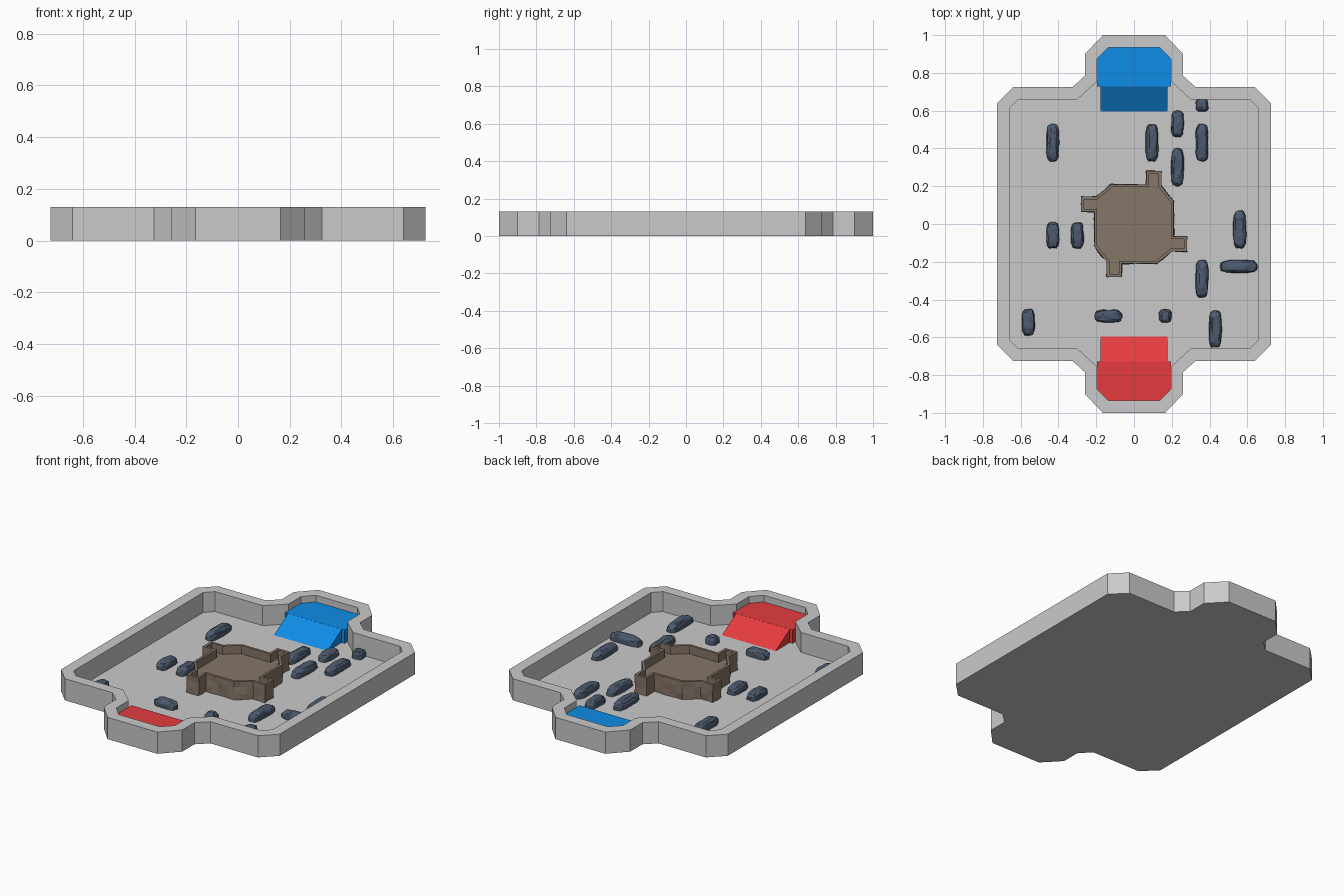
import bpy, bmesh, math, random
from mathutils import Vector

if "Cube" in bpy.data.objects:
    bpy.data.objects.remove(bpy.data.objects["Cube"])

random.seed(4)
FLOOR = 0.01


def material(name, rgb):
    m = bpy.data.materials.new(name)
    lin = [(c / 255 / 12.92) if c < 11 else ((c / 255 + 0.055) / 1.055) ** 2.4 for c in rgb]
    m.diffuse_color = (*lin, 1)
    m.use_nodes = True
    m.node_tree.nodes["Principled BSDF"].inputs["Base Color"].default_value = m.diffuse_color
    return m


GREY = material("light_grey", (202, 202, 202))
BLUE = material("blue", (16, 141, 232))
RED = material("red", (230, 60, 62))
ROCK = material("slate_blue", (76, 90, 110))
BROWN = material("brown", (134, 118, 104))


def finish(bm, name, mat):
    bmesh.ops.recalc_face_normals(bm, faces=bm.faces[:])
    me = bpy.data.meshes.new(name)
    bm.to_mesh(me)
    bm.free()
    me.materials.append(mat)
    ob = bpy.data.objects.new(name, me)
    bpy.context.collection.objects.link(ob)
    return ob


def loft(bm, rings):
    """Skin closed rings of points, capping both ends; returns the top cap."""
    vs = [[bm.verts.new(p) for p in r] for r in rings]
    n = len(vs[0])
    for a, b in zip(vs, vs[1:]):
        for i in range(n):
            j = (i + 1) % n
            bm.faces.new((a[i], a[j], b[j], b[i]))
    bm.faces.new(vs[0][::-1])
    return bm.faces.new(vs[-1])


def hollow(bm, top, rim, depth):
    """Inset the top cap by the rim width and sink it."""
    bmesh.ops.recalc_face_normals(bm, faces=bm.faces[:])
    bmesh.ops.inset_region(bm, faces=[top], thickness=rim, use_even_offset=True)
    r = bmesh.ops.extrude_face_region(bm, geom=[top])
    verts = [v for v in r["geom"] if isinstance(v, bmesh.types.BMVert)]
    bmesh.ops.translate(bm, verts=verts, vec=(0, 0, -depth))
    if top.is_valid:
        bmesh.ops.delete(bm, geom=[top], context='FACES_ONLY')


# Arena tray: quarter outline mirrored to a full loop
q = [(0.165, 1), (0.26, 0.90), (0.26, 0.785), (0.325, 0.725), (0.64, 0.725), (0.725, 0.64)]
right = q + [(x, -y) for x, y in reversed(q)]
outline = right + [(-x, y) for x, y in reversed(right)]
bm = bmesh.new()
cap = loft(bm, [[(x, y, z) for x, y in outline] for z in (0, 0.13)])
hollow(bm, cap, 0.065, 0.13 - FLOOR)
finish(bm, "arena_tray", GREY)

# Team platforms with ramps
PH = 0.09
for name, s, mat in (("blue_base", 1, BLUE), ("red_base", -1, RED)):
    half = [(0.197, 0.728), (0.197, 0.873), (0.137, 0.935)]
    loop = half + [(-x, y) for x, y in reversed(half)]
    bm = bmesh.new()
    loft(bm, [[(x, y * s, z) for x, y in loop] for z in (FLOOR, PH)])
    finish(bm, name + "_platform", mat)
    bm = bmesh.new()
    tri = [(0.595, FLOOR), (0.729, FLOOR), (0.729, PH)]
    loft(bm, [[(x, y * s, z) for y, z in tri] for x in (-0.178, 0.178)])
    finish(bm, name + "_ramp", mat)

# Central fort: one side of the pinwheel outline turned four times
side = [(-0.12, 0.21), (0.065, 0.21), (0.065, 0.28), (0.145, 0.28), (0.145, 0.20)]
fort = []
for k in range(4):
    fort += side
    side = [(y, -x) for x, y in side]
fine = []
for i, p in enumerate(fort):
    a, b = Vector(p), Vector(fort[(i + 1) % len(fort)])
    n = max(1, round((b - a).length / 0.04))
    fine += [a.lerp(b, t / n) for t in range(n)]


def rough(z, amt):
    return [(p.x * 1.0 + random.uniform(-amt, amt), p.y + random.uniform(-amt, amt), z) for p in fine]


bm = bmesh.new()
cap = loft(bm, [rough(FLOOR, 0.004), rough(0.045, 0.004), rough(0.085, 0.003), rough(0.118, 0)])
hollow(bm, cap, 0.015, 0.05)
finish(bm, "central_fort", BROWN)


# Low rocks: squarish faceted lumps
def rock(i, x, y, length, along_x=False):
    bm = bmesh.new()
    bmesh.ops.create_icosphere(bm, subdivisions=3, radius=1)
    hx, hy = (length / 2, 0.034) if along_x else (0.034, length / 2)
    for v in bm.verts:
        c = [math.copysign(abs(t) ** 0.55, t) for t in v.co]
        j = [random.uniform(0.90, 1.06) for _ in range(3)]
        v.co = (x + hx * c[0] * j[0], y + hy * c[1] * (1 + (j[1] - 1) * 0.5),
                FLOOR + max(-0.002, 0.044 * c[2] * j[2]))
    bmesh.ops.remove_doubles(bm, verts=bm.verts[:], dist=0.001)
    finish(bm, f"rock_{i}", ROCK)


rocks = [(-0.43, 0.43, 0.2), (0.095, 0.43, 0.2), (0.36, 0.43, 0.2), (0.23, 0.53, 0.14),
         (0.36, 0.63, 0.07), (0.23, 0.30, 0.2), (-0.43, -0.06, 0.14), (-0.30, -0.06, 0.14),
         (0.56, -0.03, 0.2), (0.36, -0.29, 0.2), (0.555, -0.225, 0.2, True), (-0.56, -0.52, 0.14),
         (-0.135, -0.487, 0.14, True), (0.165, -0.487, 0.07), (0.43, -0.555, 0.2)]
for i, r in enumerate(rocks):
    rock(i, *r)
